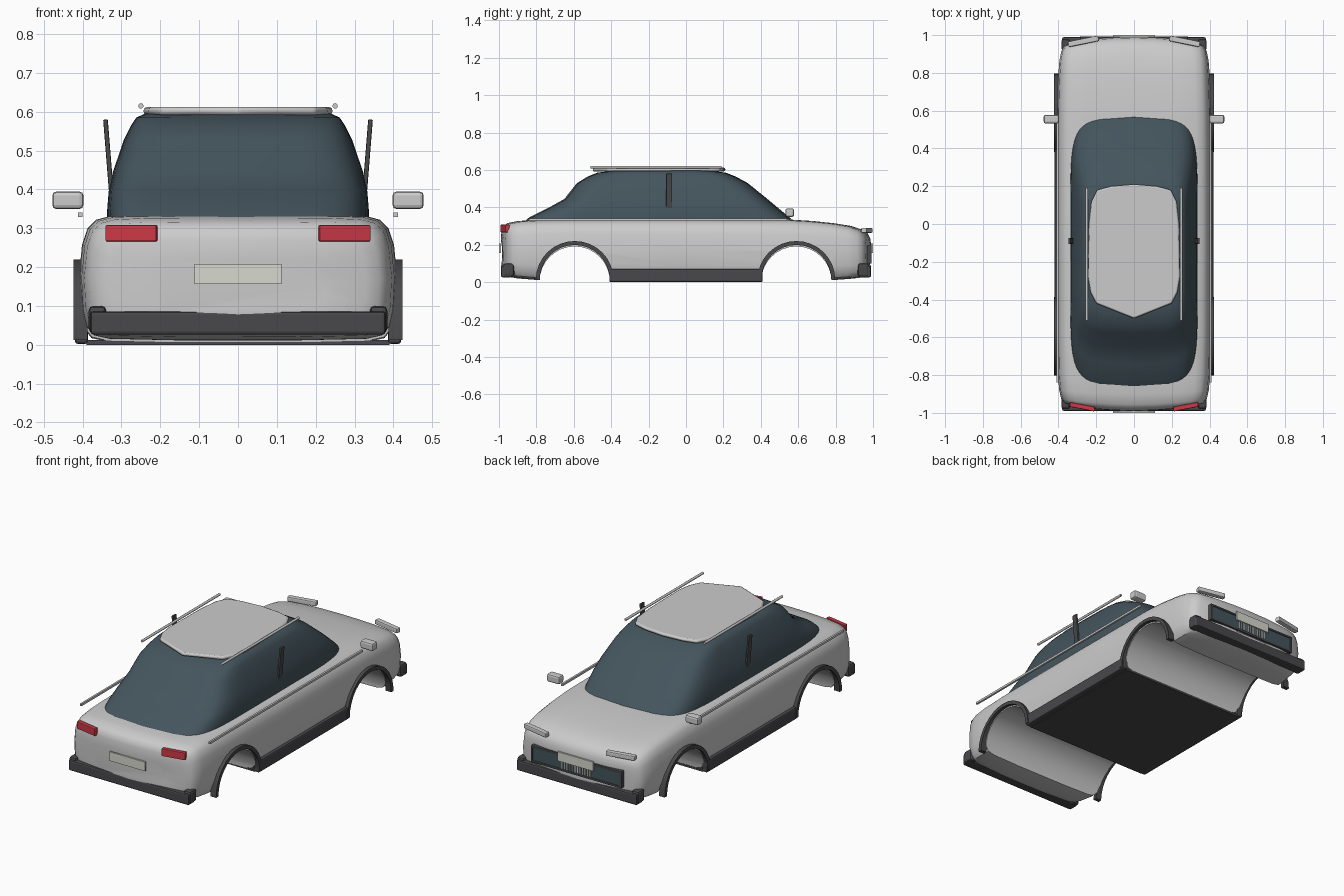
import bpy, bmesh, math
from mathutils import Vector

if "Cube" in bpy.data.objects:
    bpy.data.objects.remove(bpy.data.objects["Cube"])


def material(name, rgb):
    m = bpy.data.materials.new(name)
    m.diffuse_color = (*rgb, 1)
    m.use_nodes = True
    m.node_tree.nodes["Principled BSDF"].inputs["Base Color"].default_value = m.diffuse_color
    return m


DARK = material("dark_trim", (0.065, 0.065, 0.07))
GLASS = material("tinted_glass", (0.058, 0.09, 0.11))
RED = material("red_lens", (0.6, 0.04, 0.06))
PALE = material("pale_plate", (0.68, 0.69, 0.62))


def finish(name, bm, mat=None, bevel=0, segs=2):
    bmesh.ops.recalc_face_normals(bm, faces=bm.faces[:])
    me = bpy.data.meshes.new(name)
    bm.to_mesh(me)
    bm.free()
    ob = bpy.data.objects.new(name, me)
    bpy.context.collection.objects.link(ob)
    if mat:
        me.materials.append(mat)
    if bevel:
        mod = ob.modifiers.new("bevel", 'BEVEL')
        mod.width, mod.segments = bevel, segs
    return ob


def smooth(ob, angle=35):
    bpy.ops.object.select_all(action='DESELECT')
    ob.select_set(True)
    bpy.context.view_layer.objects.active = ob
    bpy.ops.object.shade_smooth_by_angle(angle=math.radians(angle))


def loft(name, rings, mat=None):
    bm = bmesh.new()
    vs = [[bm.verts.new(p) for p in r] for r in rings]
    n = len(vs[0])
    for a, b in zip(vs, vs[1:]):
        for i in range(n):
            bm.faces.new((a[i], a[(i + 1) % n], b[(i + 1) % n], b[i]))
    bm.faces.new(vs[0])
    bm.faces.new(vs[-1])
    return finish(name, bm, mat)


def box(name, center, size, mat=None, bevel=0, rot=(0, 0, 0)):
    bm = bmesh.new()
    bmesh.ops.create_cube(bm, size=1)
    bmesh.ops.scale(bm, vec=size, verts=bm.verts[:])
    ob = finish(name, bm, mat, bevel)
    ob.location, ob.rotation_euler = center, rot
    return ob


def prism(name, pts, depth, mat=None, bevel=0):
    bm = bmesh.new()
    f = bm.faces.new([bm.verts.new(p) for p in pts])
    r = bmesh.ops.extrude_face_region(bm, geom=[f])
    bmesh.ops.translate(bm, vec=depth, verts=[v for v in r['geom'] if isinstance(v, bmesh.types.BMVert)])
    return finish(name, bm, mat, bevel)


# Body shell: one cross-section scaled along the length, ends bowed in plan
section = [(0, 1), (.3, 1), (.6, .997), (.8, .985), (.89, .955), (.945, .89), (.98, .76), (1, .5),
           (.99, .25), (.965, .11), (.92, .04), (.82, .012), (.4, 0), (0, 0)]
full = section + [(-x, z) for x, z in section[-2:0:-1]]
stations = [(-.99, .22, .22, .09), (-.987, .33, .27, .06), (-.978, .365, .298, .04), (-.955, .385, .316, .03),
            (-.9, .396, .327, .02), (-.8, .403, .333, .012), (-.6, .408, .336, .008), (0, .41, .337, .004),
            (.55, .408, .335, .006), (.68, .405, .327, .008), (.8, .4, .314, .012), (.88, .395, .301, .018),
            (.94, .385, .282, .025), (.97, .37, .262, .035), (.985, .34, .235, .055), (.99, .22, .2, .09)]


def bowed(y, x):
    return y - math.copysign(.03 * (x / .36) ** 2 * max(0, (abs(y) - .8) / .19), y)


body = loft("body_shell", [[(u * w, bowed(y, u * w), zb + v * (zt - zb)) for u, v in full]
                           for y, w, zt, zb in stations])

# Wheel wells cut right through the body
AXLES = (-.595, .59)
for y in AXLES:
    bpy.ops.mesh.primitive_cylinder_add(vertices=32, radius=.188, depth=1.2, location=(0, y, .003),
                                        rotation=(0, math.pi / 2, 0))
    cutter = bpy.context.object
    cutter.hide_render = True
    mod = body.modifiers.new("well", 'BOOLEAN')
    mod.operation, mod.solver, mod.object = 'DIFFERENCE', 'EXACT', cutter
    bpy.context.view_layer.objects.active = body
    bpy.ops.object.modifier_apply(modifier=mod.name)
    bpy.data.objects.remove(cutter)
smooth(body)

# Glass cabin: rounded plan outlines stacked upward
levels = [(.32, -.87, .58, .337), (.345, -.84, .555, .337), (.395, -.74, .495, .333), (.445, -.65, .435, .322),
          (.53, -.583, .33, .293), (.565, -.525, .265, .275), (.585, -.475, .215, .262),
          (.597, -.39, .13, .235), (.602, -.25, .0, .15)]


def plan(z, y0, y1, w, n=48):
    ring = []
    for i in range(n):
        a = 2 * math.pi * i / n
        c, s = math.cos(a), math.sin(a)
        x = math.copysign(abs(c) ** .3, c)
        y = math.copysign(abs(s) ** .3, s)
        y -= .05 * y * x * x
        ring.append((w * x, (y0 + y1) / 2 + (y1 - y0) / 2 * y, z))
    return ring


smooth(loft("cabin_glass", [plan(*l) for l in levels], GLASS), 40)

# Roof panel
half = [(0, .21), (.12, .2), (.195, .18), (.225, .12), (.238, 0), (.243, -.28), (.23, -.36), (.2, -.42), (.1, -.46)]
outline = half + [(0, -.5)] + [(-x, y) for x, y in half[:0:-1]]
smooth(prism("roof_panel", [(x, y, .592) for x, y in outline], (0, 0, .02), None, .008))

# Underfloor
box("underfloor", (0, 0, .006), (.78, .81, .012), DARK)

for s, side in ((-1, "left"), (1, "right")):
    # Roof rail and belt moulding
    bpy.ops.mesh.primitive_cylinder_add(vertices=10, radius=.007, depth=.7, location=(s * .25, -.16, .615),
                                        rotation=(math.pi / 2, 0, 0))
    bpy.context.object.name = side + "_roof_rail"
    smooth(bpy.context.object, 50)
    box(side + "_belt_moulding", (s * .406, -.15, .335), (.011, 1.38, .012))
    # Door pillar, sill and mirror
    box(side + "_door_pillar", (s * .333, -.09, .478), (.012, .032, .205), DARK, .003, (0, s * .08, 0))
    box(side + "_sill", (s * .403, 0, .036), (.034, .82, .068), DARK, .008)
    box(side + "_mirror", (s * .438, .555, .372), (.08, .046, .045), None, .01)
    # Wheel arch trims
    for y, end in zip(AXLES, ("rear", "front")):
        arc = [(r, math.pi * (k / 16)) for r, ks in ((.187, range(17)), (.208, range(16, -1, -1))) for k in ks]
        pts = [(s * .388, y + r * math.cos(a), .012 + r * math.sin(a)) for r, a in arc]
        smooth(prism(f"{side}_{end}_arch_trim", pts, (s * .036, 0, 0), DARK))
    # Lamps
    box(side + "_headlamp", (s * .268, .967, .277), (.165, .03, .027), None, .006, (0, 0, -s * .2))
    box(side + "_tail_lamp", (s * .274, -.968, .287), (.134, .024, .042), RED, .004, (0, 0, s * .19))

# Bumpers with end caps, and number plates
for s, end in ((-1, "rear"), (1, "front")):
    box(end + "_bumper", (0, s * .96, .056), (.76, .058, .06), DARK, .008)
    for t in (-1, 1):
        box(f"{end}_bumper_cap_{'left' if t < 0 else 'right'}", (t * .362, s * .948, .065),
            (.045, .06, .07), DARK, .012)
    box(end + "_plate", (0, s * .995, .182), (.224, .01, .052), PALE)

# Grille: frame, inset panel and thin bars
box("grille_panel", (0, .975, .148), (.55, .026, .075), GLASS)
for z in (.105, .19):
    box("grille_frame_bar", (0, .976, z), (.57, .032, .012), DARK, .003)
for x in (-.28, .28):
    box("grille_frame_side", (x, .976, .148), (.012, .032, .09), DARK, .003)
for i in range(12):
    box("grille_bar", (-.088 + .016 * i, .988, .148), (.006, .008, .07))
